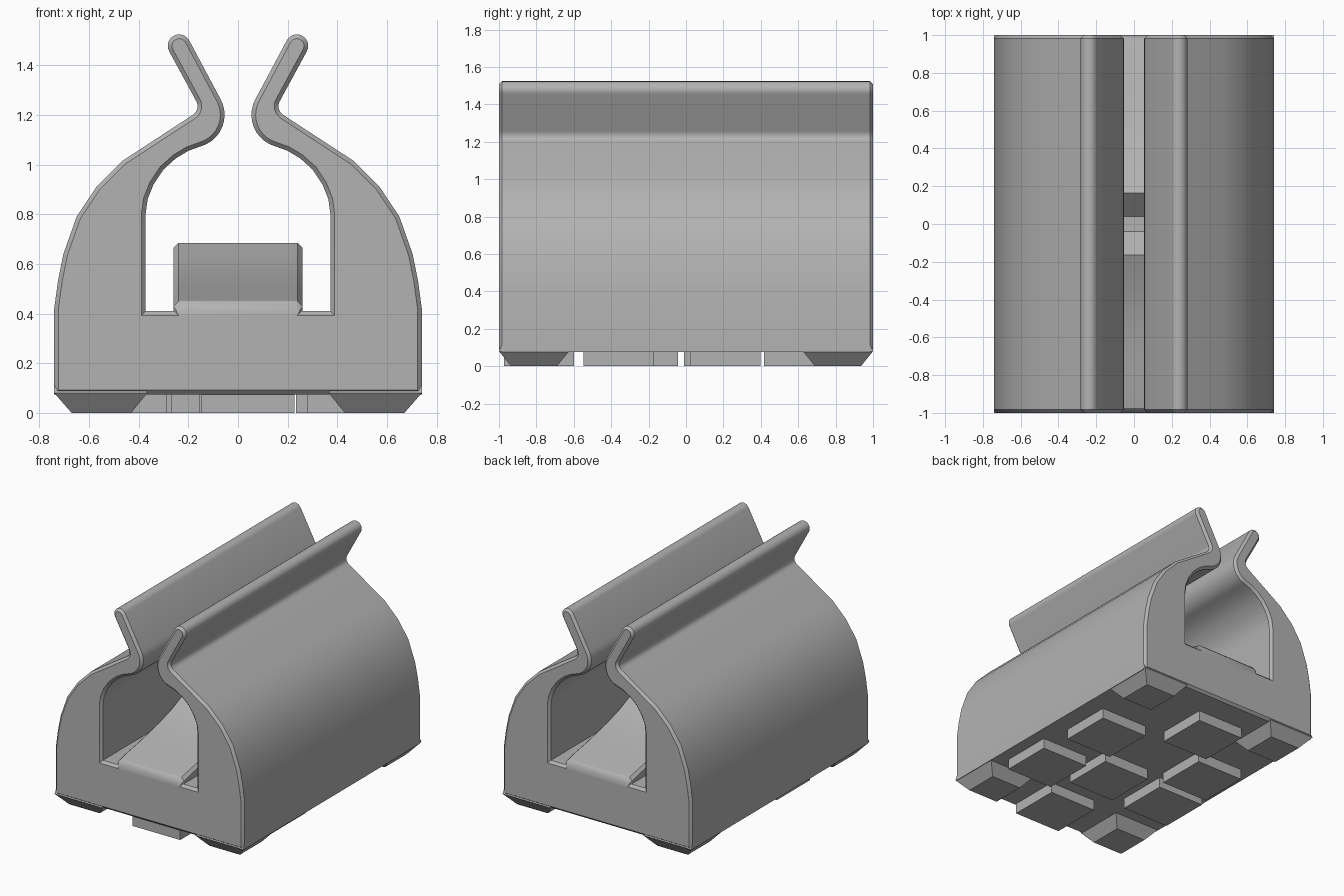
import bpy, bmesh, math
from mathutils import Vector

if "Cube" in bpy.data.objects:
    bpy.data.objects.remove(bpy.data.objects["Cube"])

grey = bpy.data.materials.new("light_grey")
grey.diffuse_color = (0.45, 0.45, 0.45, 1)
grey.use_nodes = True
grey.node_tree.nodes["Principled BSDF"].inputs["Base Color"].default_value = grey.diffuse_color


def make(name, loops, angle=30):
    """Skin a list of equal-length point loops and cap both ends."""
    bm = bmesh.new()
    rings = [[bm.verts.new(p) for p in loop] for loop in loops]
    n = len(rings[0])
    for a, b in zip(rings, rings[1:]):
        for i in range(n):
            j = (i + 1) % n
            bm.faces.new((a[i], a[j], b[j], b[i]))
    bm.faces.new(rings[0])
    bm.faces.new(rings[-1])
    bmesh.ops.recalc_face_normals(bm, faces=bm.faces)
    me = bpy.data.meshes.new(name)
    bm.to_mesh(me)
    bm.free()
    me.materials.append(grey)
    ob = bpy.data.objects.new(name, me)
    bpy.context.collection.objects.link(ob)
    bpy.ops.object.select_all(action='DESELECT')
    ob.select_set(True)
    bpy.context.view_layer.objects.active = ob
    bpy.ops.object.shade_smooth_by_angle(angle=math.radians(angle))
    return ob


def arc(cx, cz, r, a0, a1, n):
    return [(cx + r * math.cos(math.radians(a0 + (a1 - a0) * i / n)),
             cz + r * math.sin(math.radians(a0 + (a1 - a0) * i / n))) for i in range(n + 1)]


def inset(pts, d):
    """Mitred inward offset of a counter-clockwise outline."""
    out = []
    for i, p in enumerate(pts):
        p = Vector(p)
        e0 = (p - Vector(pts[i - 1])).normalized()
        e1 = (Vector(pts[(i + 1) % len(pts)]) - p).normalized()
        n0, n1 = Vector((-e0.y, e0.x)), Vector((-e1.y, e1.x))
        out.append(p + (n0 + n1) * d / (1 + n0.dot(n1)))
    return out


# Clamp: right half outline from the underside, up the outside and down the inside
half = [(0.74, 0.075), (0.74, 0.42), (0.725, 0.53), (0.703, 0.64), (0.65, 0.79),
        (0.57, 0.91), (0.465, 1.015)]
half += arc(0.205, 1.235, 0.042, 238, 150, 6)[:]          # outer neck fillet
half += arc(0.237, 1.478, 0.046, -30, 150, 10)            # rounded lip
half += arc(0.186, 1.2, 0.132, 150, 255, 10)              # inner neck curve
half += [(0.20, 1.055), (0.25, 1.025), (0.30, 0.98), (0.34, 0.92), (0.364, 0.86),
         (0.372, 0.80), (0.372, 0.41)]
outline = half + [(-x, z) for x, z in reversed(half)]
small = inset(outline, 0.017)
make("clamp_body", [[(x, y, z) for x, z in pts] for pts, y in
                    ((small, -1), (outline, -0.983), (outline, 0.983), (small, 1))])

# Saddle: two ridges with a groove between, ramping down to both ends
ramp = [(1, 0.41, 0.24), (0.99, 0.435, 0.25), (0.975, 0.45, 0.26), (0.9, 0.468, 0.26),
        (0.75, 0.495, 0.26), (0.55, 0.54, 0.26), (0.4, 0.585, 0.26), (0.28, 0.635, 0.26),
        (0.165, 0.685, 0.26), (0.04, 0.57, 0.26)]
stations = [(-y, z, w) for y, z, w in ramp] + ramp[::-1]
make("cable_saddle", [[(-w, y, 0.385), (w, y, 0.385), (w, y, z - 0.02), (w - 0.02, y, z),
                       (-w + 0.02, y, z), (-w, y, z - 0.02)] for y, z, w in stations])


def rect(x0, x1, y0, y1, z):
    return [(x0, y0, z), (x1, y0, z), (x1, y1, z), (x0, y1, z)]


# Tapered corner feet
for sx, nx in ((1, "right"), (-1, "left")):
    for sy, ny in ((1, "back"), (-1, "front")):
        loops = [rect(0.43, 0.67, 0.69, 0.935, 0), rect(0.365, 0.74, 0.625, 1.0, 0.08),
                 rect(0.38, 0.74, 0.64, 0.985, 0.11)]
        make(f"corner_foot_{ny}_{nx}",
             [[(x * sx, y * sy, z) for x, y, z in lp] for lp in loops], 20)

# Square grip pads under the base
pads = [(0.42, 0.21), (-0.10, 0.605), (0.465, -0.36), (0.03, -0.23), (-0.455, 0.175),
        (0.04, -0.785), (-0.475, -0.26)]
r = 0.187
for i, (x, y) in enumerate(pads):
    make(f"grip_pad_{i + 1}", [rect(x - r, x + r, y - r, y + r, z) for z in (0, 0.085)], 20)
